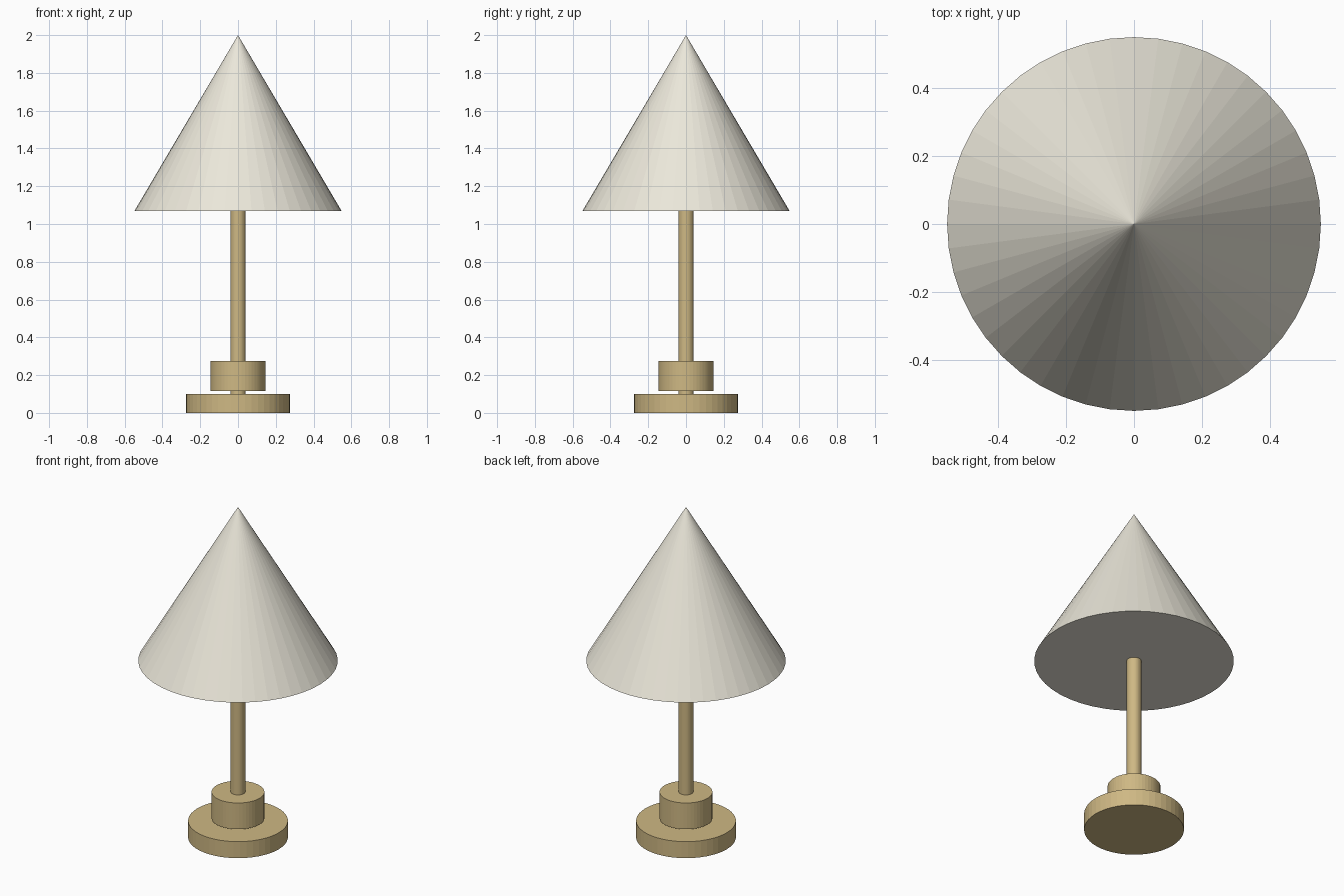
import bpy

if "Cube" in bpy.data.objects:
    bpy.data.objects.remove(bpy.data.objects["Cube"])

SIDES = 48


def material(name, rgb):
    mat = bpy.data.materials.new(name)
    mat.diffuse_color = (*rgb, 1.0)
    mat.use_nodes = True
    mat.node_tree.nodes["Principled BSDF"].inputs["Base Color"].default_value = mat.diffuse_color
    return mat


def turned(name, r_bottom, r_top, z0, z1, mat):
    """Capped cylinder or cone standing on the z axis between two heights."""
    bpy.ops.mesh.primitive_cone_add(
        vertices=SIDES, radius1=r_bottom, radius2=r_top, depth=z1 - z0,
        end_fill_type='NGON', location=(0, 0, (z0 + z1) / 2))
    obj = bpy.context.object
    obj.name = name
    obj.data.materials.append(mat)
    return obj


brass = material("brass", (0.62, 0.48, 0.23))
fabric = material("shade_fabric", (0.83, 0.80, 0.70))

# Stand: foot disc, collar floating just above it, and the pole through both
turned("base", 0.274, 0.274, 0.0, 0.10, brass)
turned("collar", 0.145, 0.145, 0.115, 0.274, brass)
turned("pole", 0.04, 0.04, 0.05, 1.12, brass)

# Closed conical lampshade
turned("lampshade", 0.548, 0.0, 1.07, 2.0, fabric)
